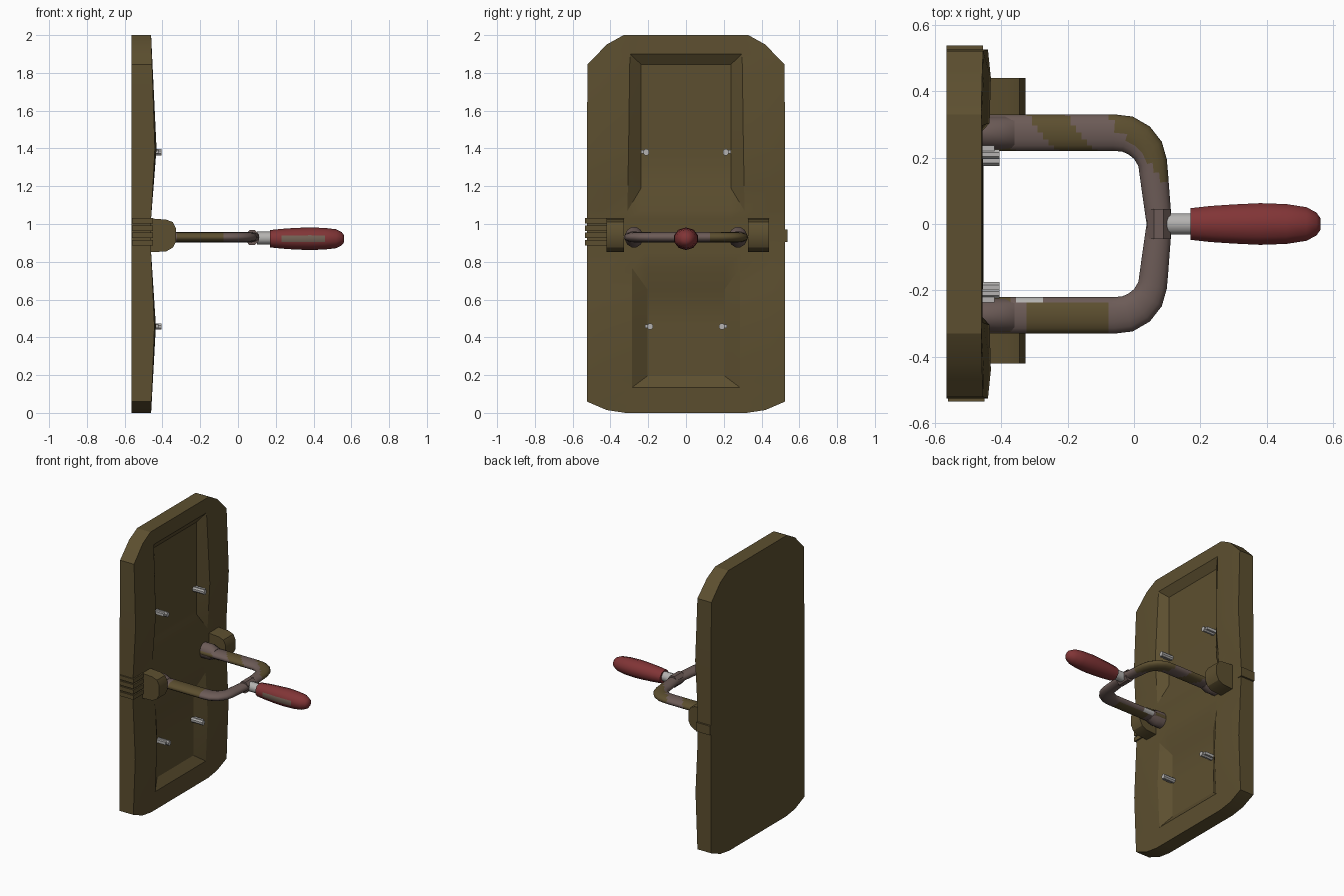
import bpy, bmesh, math
from mathutils import Vector

if "Cube" in bpy.data.objects:
    bpy.data.objects.remove(bpy.data.objects["Cube"])


def mat(name, rgb):
    m = bpy.data.materials.new(name)
    m.diffuse_color = (*rgb, 1)
    m.use_nodes = True
    m.node_tree.nodes["Principled BSDF"].inputs["Base Color"].default_value = m.diffuse_color
    return m


OLIVE = mat("olive_paint", (0.108, 0.078, 0.029))
MAUVE = mat("worn_mauve_metal", (0.15, 0.105, 0.095))
STEEL = mat("bare_steel", (0.46, 0.45, 0.44))
RED = mat("red_grip", (0.22, 0.035, 0.037))
WORN = mat("worn_grip", (0.17, 0.12, 0.09))


def finish(bm, name, mats, angle=None):
    bmesh.ops.recalc_face_normals(bm, faces=bm.faces)
    me = bpy.data.meshes.new(name)
    bm.to_mesh(me)
    bm.free()
    ob = bpy.data.objects.new(name, me)
    bpy.context.collection.objects.link(ob)
    for m in mats:
        me.materials.append(m)
    if angle:
        bpy.context.view_layer.objects.active = ob
        ob.select_set(True)
        bpy.ops.object.shade_smooth_by_angle(angle=math.radians(angle))
        ob.select_set(False)
    return ob


def box(name, lo, hi, m):
    bm = bmesh.new()
    bmesh.ops.create_cube(bm, size=1)
    for v in bm.verts:
        v.co = Vector([lo[i] + (v.co[i] + 0.5) * (hi[i] - lo[i]) for i in range(3)])
    return finish(bm, name, [m])


def loft(name, rings, mats, rule=None, angle=40):
    """Skin a list of point rings and cap both ends."""
    bm = bmesh.new()
    vs = [[bm.verts.new(p) for p in r] for r in rings]
    n = len(vs[0])
    for a, b in zip(vs, vs[1:]):
        for i in range(n):
            f = bm.faces.new((a[i], a[(i + 1) % n], b[(i + 1) % n], b[i]))
            if rule:
                f.material_index = rule(f.calc_center_median())
    bm.faces.new(vs[0])
    bm.faces.new(vs[-1])
    return finish(bm, name, mats, angle)


def x_turned(name, profile, y, z, sides, mats, rule=None):
    """Turned part along x from (x, radius_y, radius_z) stations."""
    rings = [[(x, y + ry * math.cos(t), z + rz * math.sin(t))
              for t in [(i + 0.5) * math.tau / sides for i in range(sides)]]
             for x, ry, rz in profile]
    return loft(name, rings, mats, rule)


def lerp(table, t):
    for (a, va), (b, vb) in zip(table, table[1:]):
        if t <= b:
            return va + (vb - va) * (t - a) / (b - a)
    return table[-1][1]


# Door slab: rows of (z, half width, recess outer y, recess inner y, sunk)
ROWS = [(0, .32, .25, .2, 0), (.015, .42, .285, .205, 0), (.06, .525, .285, .205, 0),
        (.135, .525, .285, .205, 0), (.195, .525, .285, .205, 1), (.46, .525, .285, .205, 1),
        (.655, .525, .285, .205, 1), (.766, .525, .285, .205, 0), (.85, .525, .3, .22, 0),
        (1.03, .525, .31, .238, 0), (1.07, .525, .31, .238, 0), (1.19, .525, .308, .238, 1),
        (1.4, .525, .304, .238, 1), (1.845, .521, .298, .238, 1), (1.9, .468, .296, .238, 0),
        (1.95, .42, .296, .238, 0), (2.0, .33, .27, .22, 0)]
BULGE = [(0, 0), (.46, .022), (.85, 0), (1.03, 0), (1.4, .025), (2.0, 0)]
bm = bmesh.new()
grid, sunk = [], set()
for z, w, ro, ri, s in ROWS:
    b = lerp(BULGE, z)
    half = [(w, -.46 + .8 * b), (w * .84, -.46 + 1.15 * b), (ro, -.46 + b),
            (ri, -.495 if s else -.46 + b)]
    row = [bm.verts.new((x, -y, z)) for y, x in half]
    row += [bm.verts.new((x, y, z)) for y, x in reversed(half)]
    if s:
        sunk.update((row[3], row[4]))
    grid.append(row)
for r0, r1 in zip(grid, grid[1:]):
    for i in range(7):
        q = [r0[i], r0[i + 1], r1[i + 1], r1[i]]
        down = [k for k in range(4) if q[k] in sunk]
        if len(down) == 1:            # mitred recess corner
            q = q[down[0]:] + q[:down[0]]
            bm.faces.new((q[0], q[1], q[2]))
            bm.faces.new((q[0], q[2], q[3]))
        else:
            bm.faces.new(q)
rim = [e for e in bm.edges if e.is_boundary]
ext = bmesh.ops.extrude_edge_only(bm, edges=rim)["geom"]
for v in ext:
    if isinstance(v, bmesh.types.BMVert):
        v.co.x = -.565
bmesh.ops.contextual_create(bm, geom=[e for e in ext if isinstance(e, bmesh.types.BMEdge)])
finish(bm, "door_slab", [OLIVE], 25)

# Hinge slats on one edge, latch plate on the other
for i, z in enumerate((.885, .925, .963, 1.002)):
    box(f"hinge_slat_{i}", (-.56, -.535, z), (-.45, -.42, z + .03), OLIVE)
box("latch_plate", (-.565, .5, .905), (-.455, .538, .97), OLIVE)

# Rounded brackets either side of the handle
SIDE = [(-.47, .85), (-.38, .855), (-.345, .875), (-.327, .91), (-.327, .975),
        (-.345, 1.01), (-.38, 1.023), (-.47, 1.03)]
for name, y0, y1 in (("bracket_left", -.42, -.328), ("bracket_right", .328, .44)):
    loft(name, [[(x, y, z) for x, z in SIDE] for y in (y0, y1)], [OLIVE], angle=30)

# Mounting bosses where the handle meets the door
for s in (-1, 1):
    x_turned(f"handle_boss_{s}", [(-.47, .05, .055), (-.40, .05, .055), (-.36, .05, .03)],
             s * .275, .93, 12, [MAUVE])

# U-shaped handle: (x, y, half width) stations, mirrored in y
straight = [(-.455 + .395 * i / 24, .275, .055) for i in range(25)]
bend = [(-.02, .271, .055), (.015, .252, .053), (.042, .222, .049), (.056, .185, .044)]
cross = [(.056 + .02 * i / 6, .185 - .185 * i / 6, .044 - .006 * i / 6) for i in range(1, 7)]
half = straight + bend + cross
path = half + [(x, -y, w) for x, y, w in reversed(half[:-1])]
rings = []
for i, (x, y, w) in enumerate(path):
    p, q = path[max(i - 1, 0)], path[min(i + 1, len(path) - 1)]
    t = Vector((q[0] - p[0], q[1] - p[1], 0)).normalized()
    n = Vector((t.y, -t.x, 0))
    rings.append([Vector((x, y, .93)) + n * w * math.cos(a) + Vector((0, 0, .027 * math.sin(a)))
                  for a in [k * math.tau / 16 for k in range(16)]])


def handle_paint(c):
    """Olive paint left in patches, bare steel on a worn inner edge."""
    if -.36 < c.x < -.27 and -.24 < c.y < 0:
        return 2
    if c.y < 0:
        return 1 if (c.x < -.37 and c.y > -.32) or (-.32 < c.x < -.08 and c.y < -.24) else 0
    k = math.sin(c.x * 26 + c.y * 22 + 1.2)
    return 1 if k > .1 and c.y > .06 else 0


loft("u_handle", rings, [MAUVE, OLIVE, STEEL], handle_paint, 50)

# Collar, neck and red grip
loft("collar", [[(.075 + .038 * math.cos(a), y, .928 + .043 * math.sin(a))
                 for a in [(k + .5) * math.tau / 8 for k in range(8)]] for y in (-.045, .045)],
     [MAUVE], angle=30)
x_turned("grip_neck", [(.10, .034, .034), (.18, .034, .034)], 0, .925, 10, [STEEL])
GRIP = [(.17, .05, .046), (.23, .057, .052), (.30, .062, .057), (.38, .066, .06),
        (.46, .063, .057), (.52, .053, .05), (.55, .036, .034), (.562, .018, .018)]
x_turned("grip", GRIP, 0, .922, 10, [RED, WORN],
         lambda c: int(c.y < -.05 and c.z < .93 and .23 < c.x < .46))

# Panel studs with small side wings
for i, (y, z) in enumerate(((.21, 1.38), (.19, .457))):
    for s in (-1, 1):
        x_turned(f"stud_{i}_{s}", [(-.5, .016, .018), (-.405, .016, .018)], s * y, z, 8, [STEEL])
        ys = sorted((s * y, s * (y + .027)))
        box(f"stud_wing_{i}_{s}", (-.5, ys[0], z - .008), (-.42, ys[1], z + .012), STEEL)
